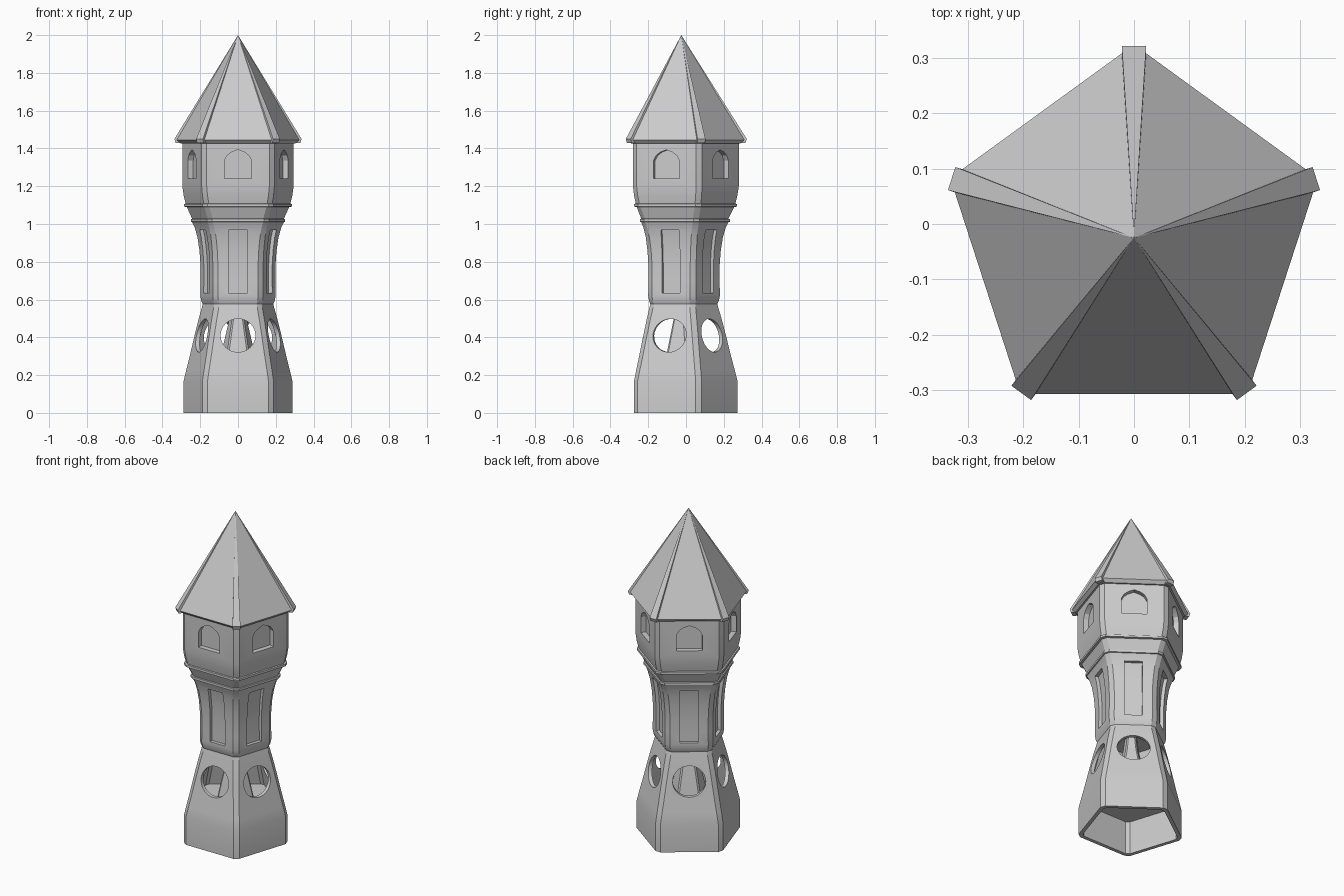
import bpy, bmesh
from math import sin, cos, tan, pi, radians
from mathutils import Vector

if "Cube" in bpy.data.objects:
    bpy.data.objects.remove(bpy.data.objects["Cube"])

CY = -0.025          # tower axis in y
T36 = tan(radians(36))


def place(angle, d, u, z):
    """Point at radial distance d, sideways offset u, height z for a direction."""
    return Vector((d * cos(angle) - u * sin(angle), CY + d * sin(angle) + u * cos(angle), z))


FACES = [radians(-90 + 72 * k) for k in range(5)]
CORNERS = [radians(90 + 72 * k) for k in range(5)]


def ring(a, z, c=0.0165):
    """Pentagon with chamfered corners; a = centre-to-face distance."""
    r = a / cos(radians(36)) - c * T36
    return [place(t, r, s * c, z) for t in CORNERS for s in (-1, 1)]


def loft(bm, rings, loop=False):
    vs = [[bm.verts.new(p) for p in r] for r in rings]
    n = len(vs[0])
    pairs = list(zip(vs, vs[1:])) + ([(vs[-1], vs[0])] if loop else [])
    for a, b in pairs:
        for i in range(n):
            j = (i + 1) % n
            bm.faces.new((a[i], a[j], b[j], b[i]))
    if not loop:
        bm.faces.new(vs[0][::-1])
        bm.faces.new(vs[-1])


def finish(name, bm):
    bmesh.ops.recalc_face_normals(bm, faces=bm.faces[:])
    me = bpy.data.meshes.new(name)
    bm.to_mesh(me)
    bm.free()
    ob = bpy.data.objects.new(name, me)
    bpy.context.collection.objects.link(ob)
    return ob


def make(name, rings, loop=False):
    bm = bmesh.new()
    loft(bm, rings, loop)
    return finish(name, bm)


def activate(ob):
    bpy.ops.object.select_all(action='DESELECT')
    ob.select_set(True)
    bpy.context.view_layer.objects.active = ob


def carve(ob, shape):
    """Cut the same shape (rings as a function of the angle) from all five faces."""
    bm = bmesh.new()
    for t in FACES:
        loft(bm, shape(t))
    cutter = finish("cutter", bm)
    cutter.hide_render = True
    mod = ob.modifiers.new("cut", 'BOOLEAN')
    mod.operation = 'DIFFERENCE'
    mod.solver = 'EXACT'
    mod.object = cutter
    activate(ob)
    bpy.ops.object.modifier_apply(modifier=mod.name)
    bpy.data.objects.remove(cutter)


# Hollow flared base with round openings
base_profile = [(.25, 0), (.25, .17), (.238, .23), (.221, .31), (.201, .41),
                (.182, .5), (.163, .58)]
W = 0.022
base = make("base_shell", [ring(a, z) for a, z in base_profile] +
            [ring(a - W, z, .012) for a, z in reversed(base_profile)], loop=True)


def round_hole(t):
    return [[place(t, d, .0925 * cos(i * pi / 16), .41 + .088 * sin(i * pi / 16))
             for i in range(32)] for d in (.12, .32)]


carve(base, round_hole)

# Inner floor and tapered core seen through the openings
make("base_floor", [ring(.235, .2, .012), ring(.225, .22, .012)])
core = make("inner_core", [ring(.096, .21, .006), ring(.07, .35, .006),
                           ring(.04, .5, .005), ring(.03, .59, .005)])

# Neck, mouldings and top chamber
neck = [(.175, .62), (.174, .7), (.174, .78), (.179, .86), (.188, .93), (.2, .98)]
tower_profile = [(.163, .575), (.17, .59)] + neck + [
    (.212, 1.01), (.218, 1.012), (.218, 1.026), (.212, 1.028), (.236, 1.09),
    (.249, 1.092), (.249, 1.106), (.241, 1.108), (.25, 1.15), (.256, 1.2), (.256, 1.435)]
tower = make("tower_body", [ring(a, z) for a, z in tower_profile])


def neck_a(z):
    for (a0, z0), (a1, z1) in zip(neck, neck[1:]):
        if z <= z1:
            return a0 + (a1 - a0) * (z - z0) / (z1 - z0)
    return neck[-1][0]


def neck_panel(t):
    rings = []
    for z in (.635, .7, .78, .86, .93, .968):
        d = neck_a(z) - .02
        rings.append([place(t, d, -.05, z), place(t, d + .06, -.05, z),
                      place(t, d + .06, .05, z), place(t, d, .05, z)])
    return rings


ARCH = [(-.072, 1.24), (.072, 1.24), (.072, 1.335), (.058, 1.362), (.034, 1.38),
        (0, 1.393), (-.034, 1.38), (-.058, 1.362), (-.072, 1.335)]


def arch_window(t):
    return [[place(t, d, u, z) for u, z in ARCH] for d in (.226, .3)]


carve(tower, neck_panel)
carve(tower, arch_window)

# Five-sided roof with overhanging eave
roof = make("roof", [ring(.266, 1.427, .022), ring(.283, 1.445, .022), ring(.0008, 1.998, .0003)])

# Raised ribs running down the roof corners
bm = bmesh.new()
for t in CORNERS:
    pts = [place(t, d, s * .022, z) for s in (-1, 1)
           for d, z in ((.347, 1.45), (.34, 1.43), (.3, 1.43))]
    pts += [place(t, 0, 0, 2.0), place(t, 0, 0, 1.97)]
    bmesh.ops.convex_hull(bm, input=[bm.verts.new(p) for p in pts])
ribs = finish("roof_ribs", bm)

# Soft shading on the curved walls, crisp corners elsewhere
for ob in (base, tower):
    activate(ob)
    bpy.ops.object.shade_smooth_by_angle(angle=radians(20))
